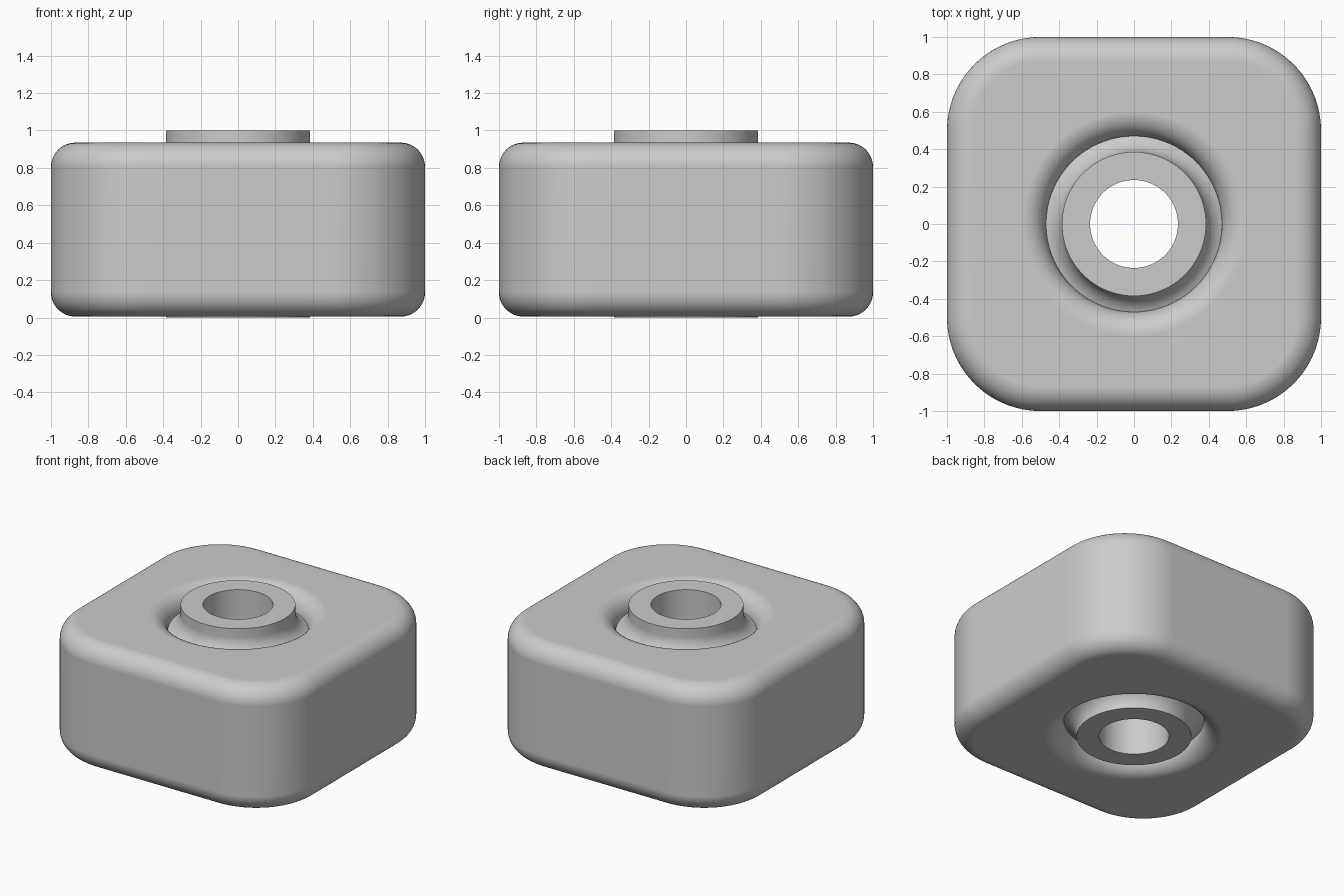
import bpy, bmesh
from math import pi, sin, cos, acos, radians

cube = bpy.data.objects.get("Cube")
if cube:
    bpy.data.objects.remove(cube)

ARC, SIDE = 18, 6            # segments per rounded corner and per straight side
PER = ARC + SIDE
CORNER = 0.5                 # radius of the vertical corners
FILLET = 0.13                # radius of the rims and the hub flare
BOTTOM, TOP = 0.005, 0.935   # block faces
HUB, HOLE, WELL, HEIGHT = 0.385, 0.235, 0.47, 1.0


def square_ring(inset, z):
    """Rounded square outline, pulled in by the inset."""
    r, c = CORNER - inset, 1 - CORNER
    points = []
    for q in range(4):
        turn = q * pi / 2
        local = [(c + r * cos(a), c + r * sin(a))
                 for a in (pi / 2 * i / ARC for i in range(ARC + 1))]
        local += [(c - 2 * c * i / SIDE, c + r) for i in range(1, SIDE)]
        points += [(x * cos(turn) - y * sin(turn), x * sin(turn) + y * cos(turn), z)
                   for x, y in local]
    return points


def round_ring(r, z):
    """Circle with its points lined up with the square outline."""
    angles = [pi / 4 + 2 * pi * (i - ARC / 2) / (4 * PER) for i in range(4 * PER)]
    return [(r * cos(a), r * sin(a), z) for a in angles]


def arc(start, end, steps=12):
    return [start + (end - start) * i / steps for i in range(steps + 1)]


def half(face, hub_end, up):
    """Rings from the outer wall over the rim, into the well and up the hub."""
    mid = face - up * FILLET
    rings = [square_ring(FILLET * (1 - cos(a)), mid + up * FILLET * sin(a))
             for a in arc(0, pi / 2)]
    # rounded mouth of the well
    rings += [round_ring(WELL + FILLET * (1 - sin(a)), mid + up * FILLET * cos(a))
              for a in arc(0, pi / 2)]
    # concave flare of the hub, starting where it meets the well wall
    centre = HUB + FILLET
    first = acos((centre - WELL) / FILLET)
    rings += [round_ring(centre - FILLET * cos(a), face - up * FILLET * sin(a))
              for a in arc(first, 0)]
    # hub end and bore
    rings += [round_ring(HUB, hub_end), round_ring(HOLE, hub_end)]
    return rings


# One closed surface: top half, through the bore, bottom half, back to the wall
rings = half(TOP, HEIGHT, 1) + half(BOTTOM, 0, -1)[::-1]
bm = bmesh.new()
loops = [[bm.verts.new(p) for p in ring] for ring in rings]
for lower, upper in zip(loops, loops[1:] + loops[:1]):
    for i in range(len(lower)):
        j = (i + 1) % len(lower)
        bm.faces.new((lower[i], lower[j], upper[j], upper[i]))
bmesh.ops.remove_doubles(bm, verts=bm.verts, dist=0.0001)
bmesh.ops.recalc_face_normals(bm, faces=bm.faces)
mesh = bpy.data.meshes.new("block_with_hub")
bm.to_mesh(mesh)
bm.free()
block = bpy.data.objects.new("block_with_hub", mesh)
bpy.context.collection.objects.link(block)

# Plain grey
grey = bpy.data.materials.new("plain_grey")
grey.use_nodes = True
colour = (0.6, 0.6, 0.6, 1)
grey.diffuse_color = colour
grey.node_tree.nodes["Principled BSDF"].inputs["Base Color"].default_value = colour
mesh.materials.append(grey)

# Smooth fillets, crisp hub edges, clean flats
bpy.ops.object.select_all(action="DESELECT")
block.select_set(True)
bpy.context.view_layer.objects.active = block
bpy.ops.object.shade_smooth_by_angle(angle=radians(30))
weighted = block.modifiers.new("flat_normals", "WEIGHTED_NORMAL")
weighted.keep_sharp = True
